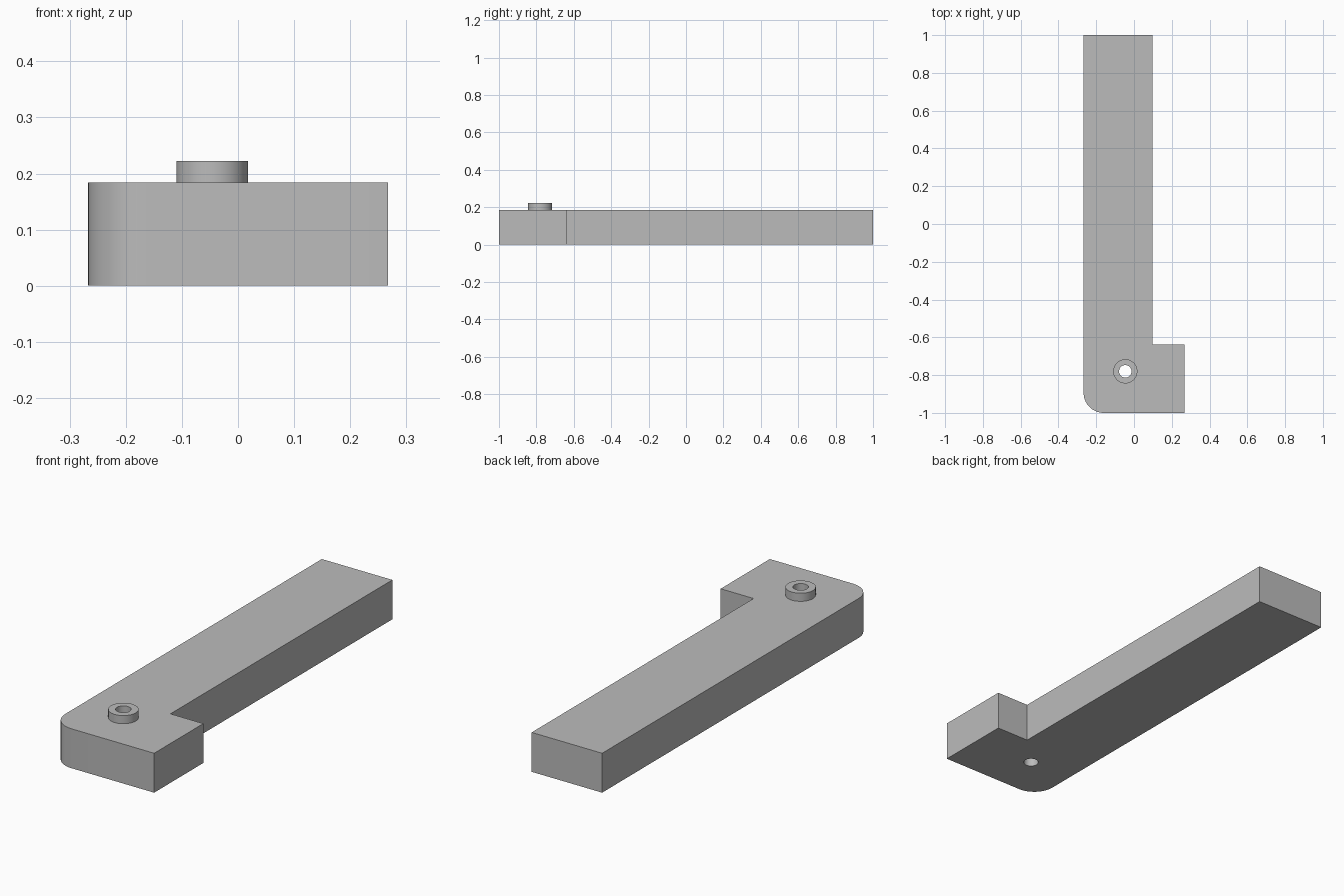
import bpy
import bmesh
from math import cos, sin, pi, radians

cube = bpy.data.objects.get("Cube")
if cube:
    bpy.data.objects.remove(cube, do_unlink=True)

# Main dimensions
HALF_W, ARM_X, STEP_Y = 0.267, 0.097, -0.637
THICK, COLLAR_TOP = 0.184, 0.222
CORNER_R, COLLAR_R, BORE_R = 0.107, 0.064, 0.033
BOSS_X, BOSS_Y = -0.046, -0.78

grey = bpy.data.materials.new("plain grey")
grey.use_nodes = True
grey.diffuse_color = (0.5, 0.5, 0.5, 1)
grey.node_tree.nodes["Principled BSDF"].inputs["Base Color"].default_value = (0.5, 0.5, 0.5, 1)


def arc(cx, cy, r, start, end, steps):
    return [(cx + r * cos(start + (end - start) * i / steps),
             cy + r * sin(start + (end - start) * i / steps)) for i in range(steps + 1)]


def prism(name, outline, z0, z1):
    """Extrude a closed outline from z0 up to z1."""
    bm = bmesh.new()
    base = bm.faces.new([bm.verts.new((x, y, z0)) for x, y in outline])
    up = bmesh.ops.extrude_face_region(bm, geom=[base], use_keep_orig=True)["geom"]
    bmesh.ops.translate(bm, vec=(0, 0, z1 - z0),
                        verts=[g for g in up if isinstance(g, bmesh.types.BMVert)])
    bmesh.ops.recalc_face_normals(bm, faces=bm.faces)
    mesh = bpy.data.meshes.new(name)
    bm.to_mesh(mesh)
    bm.free()
    mesh.materials.append(grey)
    obj = bpy.data.objects.new(name, mesh)
    bpy.context.collection.objects.link(obj)
    return obj


def disc(r, steps=64):
    return arc(BOSS_X, BOSS_Y, r, 0, 2 * pi, steps)[:-1]


# L-shaped bar with one rounded corner
outline = arc(-HALF_W + CORNER_R, -1 + CORNER_R, CORNER_R, pi, 1.5 * pi, 16)
outline += [(HALF_W, -1), (HALF_W, STEP_Y), (ARM_X, STEP_Y), (ARM_X, 1), (-HALF_W, 1)]
bar = prism("bar", outline, 0, THICK)

# Raised collar and the bore through both parts
collar = prism("collar", disc(COLLAR_R), THICK, COLLAR_TOP)
bore = prism("bore_cutter", disc(BORE_R), -0.1, COLLAR_TOP + 0.1)
bore.hide_render = True

for part in (bar, collar):
    cut = part.modifiers.new("bore", 'BOOLEAN')
    cut.operation, cut.solver, cut.object = 'DIFFERENCE', 'EXACT', bore
    bpy.ops.object.select_all(action='DESELECT')
    part.select_set(True)
    bpy.context.view_layer.objects.active = part
    bpy.ops.object.modifier_apply(modifier=cut.name)
    bpy.ops.object.shade_smooth_by_angle(angle=radians(30))

bpy.data.objects.remove(bore, do_unlink=True)
